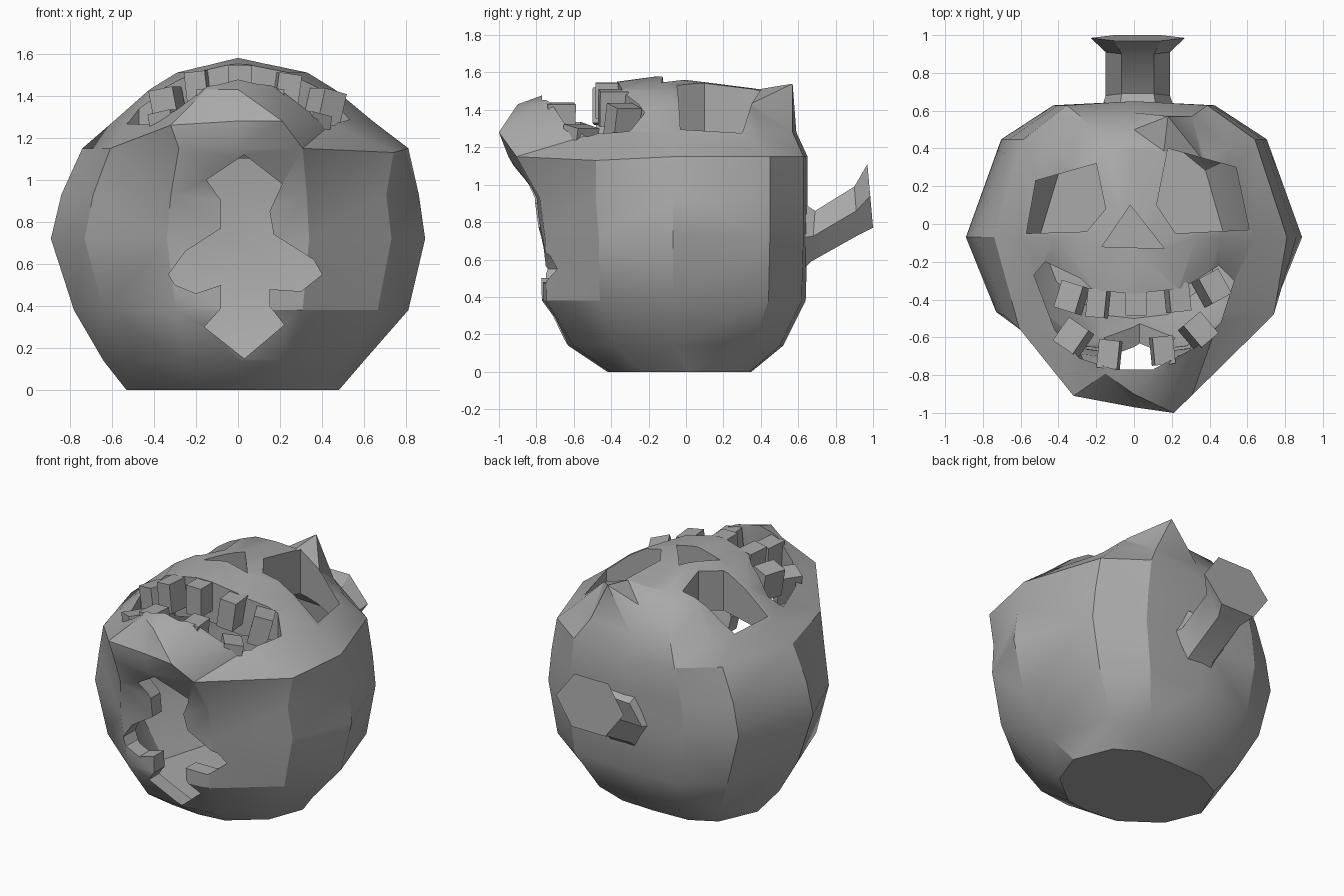
import bpy, bmesh, math
from mathutils import Vector

cube = bpy.data.objects.get("Cube")
if cube:
    bpy.data.objects.remove(cube)

grey = bpy.data.materials.new("stone grey")
grey.use_nodes = True
colour = (0.4, 0.4, 0.4, 1)
grey.diffuse_color = colour
grey.node_tree.nodes["Principled BSDF"].inputs["Base Color"].default_value = colour


def finish(name, bm):
    bmesh.ops.recalc_face_normals(bm, faces=bm.faces)
    mesh = bpy.data.meshes.new(name)
    bm.to_mesh(mesh)
    bm.free()
    mesh.materials.append(grey)
    obj = bpy.data.objects.new(name, mesh)
    bpy.context.collection.objects.link(obj)
    return obj


def loft(name, rings, apex=None):
    """Skin a list of equal-sized point rings and close both ends."""
    bm = bmesh.new()
    rows = [[bm.verts.new(p) for p in ring] for ring in rings]
    n = len(rows[0])
    for a, b in zip(rows, rows[1:]):
        for i in range(n):
            j = (i + 1) % n
            bm.faces.new((a[i], a[j], b[j], b[i]))
    bm.faces.new(rows[0])
    if apex:
        tip = bm.verts.new(apex)
        for i in range(n):
            bm.faces.new((rows[-1][i], rows[-1][(i + 1) % n], tip))
    else:
        bm.faces.new(rows[-1])
    return finish(name, bm)


# Quarter outlines of the body, from side to middle
BACK = [(1, 0), (.79, .72), (.48, .97), (0, 1)]
FRONT = [(1, 0), (.82, .55), (.38, .95), (0, 1)]
JAW = [(1, 0), (.72, .45), (.36, .87), (0, 1)]


def body_ring(z, left, right, front, back, quarter=FRONT):
    mid = -0.07 if z > 0 else 0
    b, f = back - mid, front - mid
    ring = [(right * u, mid + b * v, z) for u, v in BACK]
    ring += [(left * u, mid + b * v, z) for u, v in BACK[2::-1]]
    ring += [(left * u, mid + f * v, z) for u, v in quarter[1:]]
    ring += [(right * u, mid + f * v, z) for u, v in quarter[2:0:-1]]
    return ring


def cutter(name, outline, place, near, far):
    return loft(name, [[place(u, v, d) for u, v in outline] for d in (near, far)])


def from_top(u, v, d):
    return (u, v, d)


def from_front(u, v, d):
    return (u, d, v)


# Gourd body, with the jaw jutting forward
profile = [
    (0, -.53, .48, -.42, .35), (.14, -.64, .6, -.63, .52),
    (.38, -.78, .81, -.78, .64), (.72, -.89, .89, -.79, .65),
    (.93, -.84, .86, -.82, .65), (1.15, -.74, .81, -.95, .65),
    (1.28, -.59, .64, -.97, .59, JAW), (1.43, -.42, .46, -.9, .5, JAW),
    (1.51, -.29, .33, -.68, .4, JAW)]
body = loft("gourd_body", [body_ring(*r) for r in profile], (0, -.15, 1.58))

# Pulled brow peak, jaw corners and cheek
for near, target in [((.22, .48, 1.43), (.18, .57, 1.54)),
                     ((.23, -.85, 1.28), (.21, -1, 1.28)),
                     ((-.21, -.85, 1.28), (-.32, -.91, 1.26)),
                     ((.66, -.55, 1.15), (.74, -.48, 1.13))]:
    corner = min(body.data.vertices, key=lambda v: (v.co - Vector(near)).length)
    corner.co = target
bm = bmesh.new()
bm.from_mesh(body.data)
bmesh.ops.triangulate(bm, faces=[f for f in bm.faces if len(f.verts) == 4])
bm.to_mesh(body.data)
bm.free()

# Hollow inside, with a thick crown
hollow = [
    (.1, -.5, .48, -.5, .42), (.38, -.68, .71, -.67, .54),
    (.72, -.8, .8, -.69, .55), (.93, -.75, .77, -.72, .55),
    (1.1, -.64, .69, -.81, .53), (1.2, -.48, .52, -.82, .45, JAW)]
cutters = [loft("hollow_cutter", [body_ring(*r) for r in hollow], (0, -.15, 1.32))]

# Carved openings
eye = [(.18, .4), (.54, .3), (.61, -.03), (.22, -.05), (.12, .1)]
other_eye = [(-.2, .32), (-.52, .23), (-.57, -.05), (-.25, -.04), (-.15, .08)]
nose = [(-.02, .1), (.16, -.13), (-.17, -.12)]
mouth = [(-.53, -.27), (-.47, -.2), (-.28, -.29), (-.22, -.35), (0, -.37),
         (.26, -.34), (.45, -.22), (.53, -.3), (.46, -.52), (.33, -.65),
         (.1, -.77), (-.1, -.77), (-.29, -.71), (-.42, -.56)]
base_hole = [(.03, .15), (.22, .31), (.15, .4), (.15, .48), (.3, .47), (.4, .55),
             (.36, .62), (.17, .74), (.15, .85), (.21, .98), (.03, 1.12),
             (-.15, 1), (-.08, .9), (-.08, .77), (-.25, .66), (-.33, .55),
             (-.3, .5), (-.2, .46), (-.08, .5), (-.08, .39), (-.16, .3)]
cutters += [cutter("face_cutter", o, from_top, 1.04, 1.8)
            for o in (eye, other_eye, nose, mouth)]
cutters.append(cutter("base_cutter", base_hole, from_front, -1.2, -.4))
for c in cutters:
    c.hide_render = True
    cut = body.modifiers.new("cut", 'BOOLEAN')
    cut.object = c
    cut.solver = 'EXACT'

# Bake the cuts and drop the cutters
graph = bpy.context.evaluated_depsgraph_get()
carved = bpy.data.meshes.new_from_object(body.evaluated_get(graph))
body.modifiers.clear()
body.data = carved
for c in cutters:
    bpy.data.objects.remove(c)


# Blocky teeth
def tooth(name, x, y, z, width, depth, turn):
    bpy.ops.mesh.primitive_cube_add(size=1, location=(x, y, z), rotation=(0, x * 0.6, turn))
    obj = bpy.context.object
    obj.name = name
    obj.scale = (width, depth, 0.19)
    obj.data.materials.append(grey)


for x, y, z, w, turn in [(-.33, -.39, 1.34, .12, -.3), (-.19, -.42, 1.42, .1, -.1),
                         (.01, -.41, 1.45, .11, 0), (.23, -.39, 1.41, .11, .1),
                         (.41, -.34, 1.33, .12, .5)]:
    tooth("upper_tooth", x, y, z, w, .15, turn)
for x, y, z, w, turn in [(-.32, -.6, 1.23, .13, -.6), (-.13, -.69, 1.34, .11, -.1),
                         (.15, -.67, 1.34, .11, .1), (.34, -.57, 1.22, .12, .7)]:
    tooth("lower_tooth", x, y, z, w, .15, turn)


# Tilted six-sided stem with a flared end
def stem_ring(low, high, half):
    low, high = Vector((.02, *low)), Vector((.02, *high))
    ring = []
    for i in range(6):
        a = math.tau * i / 6
        t = 0.5 + math.sin(a) / math.sqrt(3)
        ring.append(low.lerp(high, t) + Vector((half * math.cos(a), 0, 0)))
    return ring


stem = loft("stem", [stem_ring((.58, .5), (.6, .92), .2), stem_ring((.67, .59), (.69, .86), .17),
                     stem_ring((.92, .73), (.9, .99), .17), stem_ring((1, .77), (.97, 1.11), .25)])

# Soft facets with crisp edges
bpy.ops.object.select_all(action='DESELECT')
for obj in (body, stem):
    obj.select_set(True)
bpy.context.view_layer.objects.active = body
bpy.ops.object.shade_smooth_by_angle(angle=math.radians(30))
